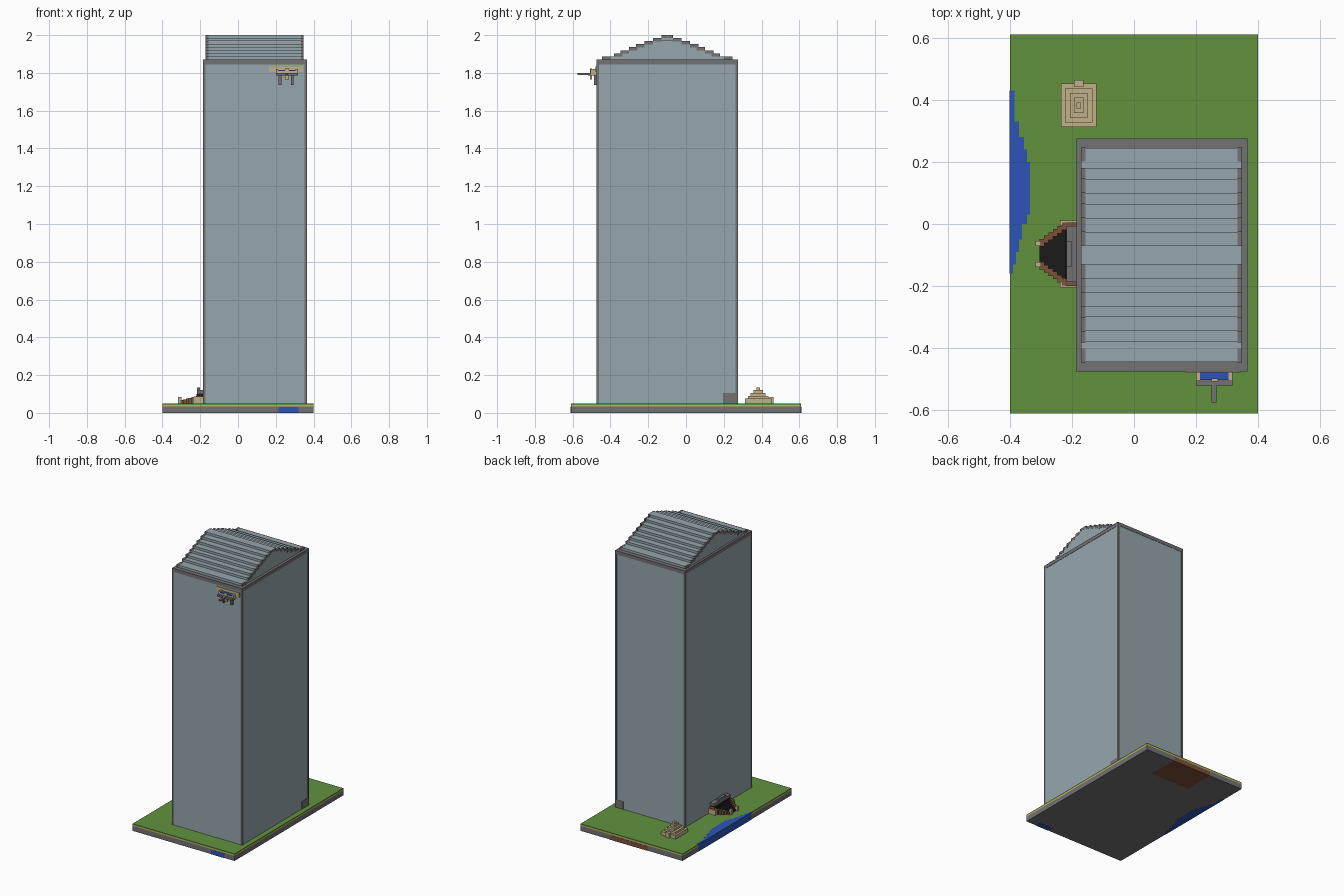
import bpy, bmesh
from mathutils import Matrix, Vector

if "Cube" in bpy.data.objects:
    bpy.data.objects.remove(bpy.data.objects["Cube"])


def material(name, r, g, b):
    lin = [(c / 255) ** 2.2 for c in (r, g, b)] + [1]
    m = bpy.data.materials.new(name)
    m.use_nodes = True
    m.diffuse_color = lin
    m.node_tree.nodes["Principled BSDF"].inputs["Base Color"].default_value = lin
    return m


glass = material("pale glass", 149, 165, 172)
stone = material("stone grey", 114, 114, 117)
grass = material("grass green", 97, 145, 64)
water = material("water blue", 48, 86, 182)
sand = material("sand beige", 190, 176, 134)
yellow = material("sand yellow", 198, 172, 92)
brown = material("earth brown", 125, 82, 60)
black = material("soot black", 34, 33, 33)


def boxes(name, mat, spans):
    """One object from boxes given as (x0, x1, y0, y1, z0, z1)."""
    bm = bmesh.new()
    for x0, x1, y0, y1, z0, z1 in spans:
        mid = Vector((x0 + x1, y0 + y1, z0 + z1)) / 2
        size = Matrix.Diagonal((x1 - x0, y1 - y0, z1 - z0, 1))
        bmesh.ops.create_cube(bm, size=1, matrix=Matrix.Translation(mid) @ size)
    me = bpy.data.meshes.new(name)
    bm.to_mesh(me)
    bm.free()
    me.materials.append(mat)
    ob = bpy.data.objects.new(name, me)
    bpy.context.collection.objects.link(ob)
    return ob


# Layered ground slab
for name, mat, z0, z1 in (("ground_stone", stone, 0, .035),
                          ("ground_sand", yellow, .035, .043),
                          ("ground_grass", grass, .043, .05)):
    boxes(name, mat, [(-.4, .4, -.61, .61, z0, z1)])

# Lake along one edge, in steps following the shore
shore = [(-.16, -.39), (-.13, -.38), (-.09, -.37), (-.05, -.36), (0, -.345),
         (.03, -.335), (.2, -.345), (.24, -.355), (.28, -.37), (.33, -.385), (.43, 0)]
boxes("lake", water, [(-.401, x, y0, y1, -.001, .051)
                      for (y0, x), (y1, _) in zip(shore, shore[1:])])
boxes("spring", water, [(.215, .32, -.611, -.57, -.001, .03)])
boxes("earth_patch", brown, [(-.13, .17, .39, .611, -.001, .03)])

# Tower body with corner posts and eaves
X0, X1, Y0, Y1, TOP = -.183, .363, -.473, .273, 1.87
boxes("tower_body", glass, [(X0, X1, Y0, Y1, .05, TOP - .002)])
post, e = .01, .002
boxes("corner_posts", stone,
      [(x - e, x + post + e, y - e, y + post + e, .05, TOP - .01)
       for x in (X0, X1 - post) for y in (Y0, Y1 - post)])
boxes("eaves", stone, [(X0 - e, X1 + e, Y0 - e, Y1 + e, TOP - .025, TOP)])
boxes("corner_door", stone, [(.3, X1 + e, .195, Y1 + e, .05, .105)])

# Stepped gable roof with grey verges at both ends
RX0, RX1, RIDGE = -.17, .347, -.1
halves = [.345, .28, .245, .2, .165, .12, .075, .03]
rise = (2 - TOP) / len(halves)
treads, verges = [], []
for i, half in enumerate(halves):
    z0, z1 = TOP + i * rise, TOP + (i + 1) * rise
    treads.append((RX0, RX1, RIDGE - half, RIDGE + half, z0, z1))
    w = min(.045, half)
    for x in (RX0 - .001, RX1 - .014):
        for y in (RIDGE - half - .001, RIDGE + half - w + .001):
            verges.append((x, x + .015, y, y + w, z0, z1 + (.001 if i < 7 else 0)))
boxes("roof_steps", glass, treads)
boxes("roof_verges", stone, verges)

# Hanging pool balcony near the top of the front
boxes("pool_tray", sand, [(.2, .315, -.505, Y0, 1.785, 1.81)])
boxes("pool_water", water, [(.212, .305, -.503, Y0, 1.81, 1.816)])
boxes("pool_rim", sand, [(.2, .212, -.505, Y0, 1.8, 1.82),
                         (.305, .317, -.505, Y0, 1.8, 1.82),
                         (.165, .345, Y0 - .006, Y0, 1.805, 1.835),
                         (.25, .27, -.508, -.497, 1.765, 1.822)])
boxes("pool_legs", stone, [(x, x + .014, -.488, Y0, 1.737, 1.79) for x in (.215, .28)])
boxes("diving_board", stone, [(.25, .266, -.575, -.5, 1.79, 1.8),
                              (.2, .317, -.52, -.503, 1.787, 1.8)])

# Stepped stone pyramid
PX, PY = -.178, .382
boxes("pyramid", sand,
      [(PX - a, PX + a, PY - b, PY + b, .05, z)
       for a, b, z in ((.057, .07, .075), (.044, .055, .09), (.028, .04, .105),
                       (.016, .025, .12), (.008, .01, .135))]
      + [(PX - .015, PX + .015, PY + .06, PY + .082, .05, .085)])

# Entrance on the side: dark flared steps, earth banks, posts and lintel
EY, n = -.097, 6
path, banks = [], []
for i in range(n):
    x = -.305 + i * .0145
    half = .025 + i * .0105
    path.append((x, x + .0145, EY - half, EY + half, .05, .06 + i * .003))
    for s in (-1, 1):
        y = EY + s * (half + .012)
        banks.append((x, x + .0145, y - .012, y + .012, .05, .067 + i * .004))
boxes("entrance_steps", black, path + [(-.22, X0, EY - .08, EY + .08, .05, .1)])
boxes("entrance_banks", brown, banks + [(-.22, X0, EY + s - .012, EY + s + .012, .05, .09)
                                        for s in (-.09, .09)])
boxes("entrance_posts", sand, [(x, x + w, EY + s * d - .008, EY + s * d + .008, .05, z)
                               for s in (-1, 1)
                               for x, w, d, z in ((-.318, .018, .034, .085),
                                                  (-.275, .012, .06, .075),
                                                  (-.238, .055, .1, .085))])
boxes("entrance_lintel", stone, [(-.218, X0, EY - .09, EY + .09, .1, .12),
                                 (-.218, -.2, EY - .04, EY + .04, .12, .135)])
